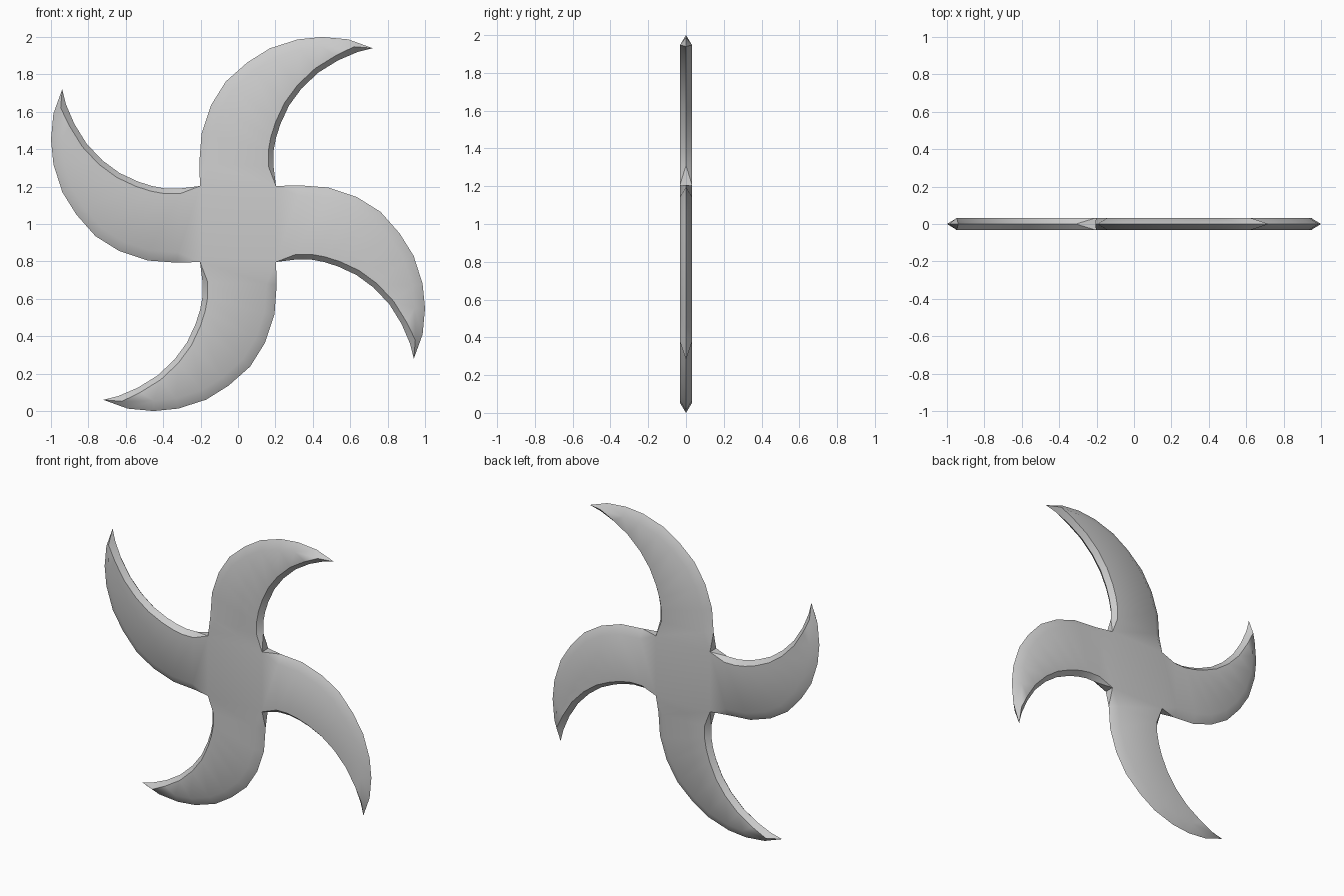
import bpy, bmesh, math
from mathutils import Vector

cube = bpy.data.objects.get("Cube")
if cube:
    bpy.data.objects.remove(cube, do_unlink=True)

HALF = 0.033            # half of the plate thickness
HUB = 0.203             # half of the hub square
OUTER_BEVEL = 0.055
INNER_BEVEL = 0.028

# Blade outline relative to the hub centre, from tip to root
TIP = Vector((0.72, 0.94))
OUTER = [Vector(p) for p in ((.59, .987), (.45, 1), (.32, .987), (.17, .939), (.05, .864),
                             (-.065, .762), (-.145, .634), (-.195, .484), (-.207, .325))]
INNER = [Vector(p) for p in ((.64, .92), (.535, .875), (.43, .81), (.34, .725), (.273, .634),
                             (.227, .535), (.203, .46), (.19, .39), (.19, .31))]
SHOULDER = Vector((0.62, 0.948))   # where the two flat borders meet near the tip


def inset(line, width, side):
    """Offset an open outline sideways to get the border of the flat face."""
    result = []
    for i, p in enumerate(line):
        d = (line[min(i + 1, len(line) - 1)] - line[max(i - 1, 0)]).normalized()
        result.append(p + Vector((-d.y, d.x)) * width * side)
    result[0] = SHOULDER
    return result


OUTER_FLAT = inset(OUTER, OUTER_BEVEL, 1)
INNER_FLAT = inset(INNER, INNER_BEVEL, -1)
LEFT, RIGHT = Vector((-HUB, HUB)), Vector((HUB, HUB))

bm = bmesh.new()


def face(turn, *points):
    """Add a face from (outline point, depth) pairs, turned in quarter turns."""
    verts = []
    for p, y in points:
        x, z = p
        for _ in range(turn):
            x, z = z, -x
        verts.append(bm.verts.new((x, y, z + 1)))
    bm.faces.new(verts)


for turn in range(4):
    for y in (-HALF, HALF):
        # pointed end
        face(turn, (TIP, 0), (OUTER[0], 0), (SHOULDER, y))
        face(turn, (TIP, 0), (SHOULDER, y), (INNER[0], 0))
        # bevels and flat face along the blade
        for i in range(len(OUTER) - 1):
            j = i + 1
            face(turn, (OUTER[i], 0), (OUTER[j], 0), (OUTER_FLAT[j], y), (OUTER_FLAT[i], y))
            face(turn, (INNER[j], 0), (INNER[i], 0), (INNER_FLAT[i], y), (INNER_FLAT[j], y))
            flat = [(OUTER_FLAT[i], y), (OUTER_FLAT[j], y), (INNER_FLAT[j], y)]
            if i:
                flat.append((INNER_FLAT[i], y))
            face(turn, *flat)
        # root and notch facets
        face(turn, (OUTER_FLAT[-1], y), (LEFT, y), (RIGHT, y), (INNER_FLAT[-1], y))
        face(turn, (OUTER[-1], 0), (LEFT, y), (OUTER_FLAT[-1], y))
        face(turn, (INNER[-1], 0), (INNER_FLAT[-1], y), (RIGHT, y))
    # walls beside the hub
    face(turn, (OUTER[-1], 0), (LEFT, -HALF), (LEFT, HALF))
    face(turn, (INNER[-1], 0), (RIGHT, HALF), (RIGHT, -HALF))

# hub faces
for y in (-HALF, HALF):
    face(0, (LEFT, y), (RIGHT, y), (-LEFT, y), (-RIGHT, y))

bmesh.ops.remove_doubles(bm, verts=bm.verts, dist=0.0005)
bmesh.ops.recalc_face_normals(bm, faces=bm.faces)

mesh = bpy.data.meshes.new("throwing_star")
bm.to_mesh(mesh)
bm.free()
star = bpy.data.objects.new("throwing_star", mesh)
bpy.context.collection.objects.link(star)

steel = bpy.data.materials.new("grey_steel")
steel.use_nodes = True
colour = (0.6, 0.6, 0.6, 1)
steel.diffuse_color = colour
steel.node_tree.nodes["Principled BSDF"].inputs["Base Color"].default_value = colour
mesh.materials.append(steel)

# smooth outer bevels, crisp inner bevels and ridges
bpy.context.view_layer.objects.active = star
star.select_set(True)
bpy.ops.object.shade_smooth_by_angle(angle=math.radians(40))
